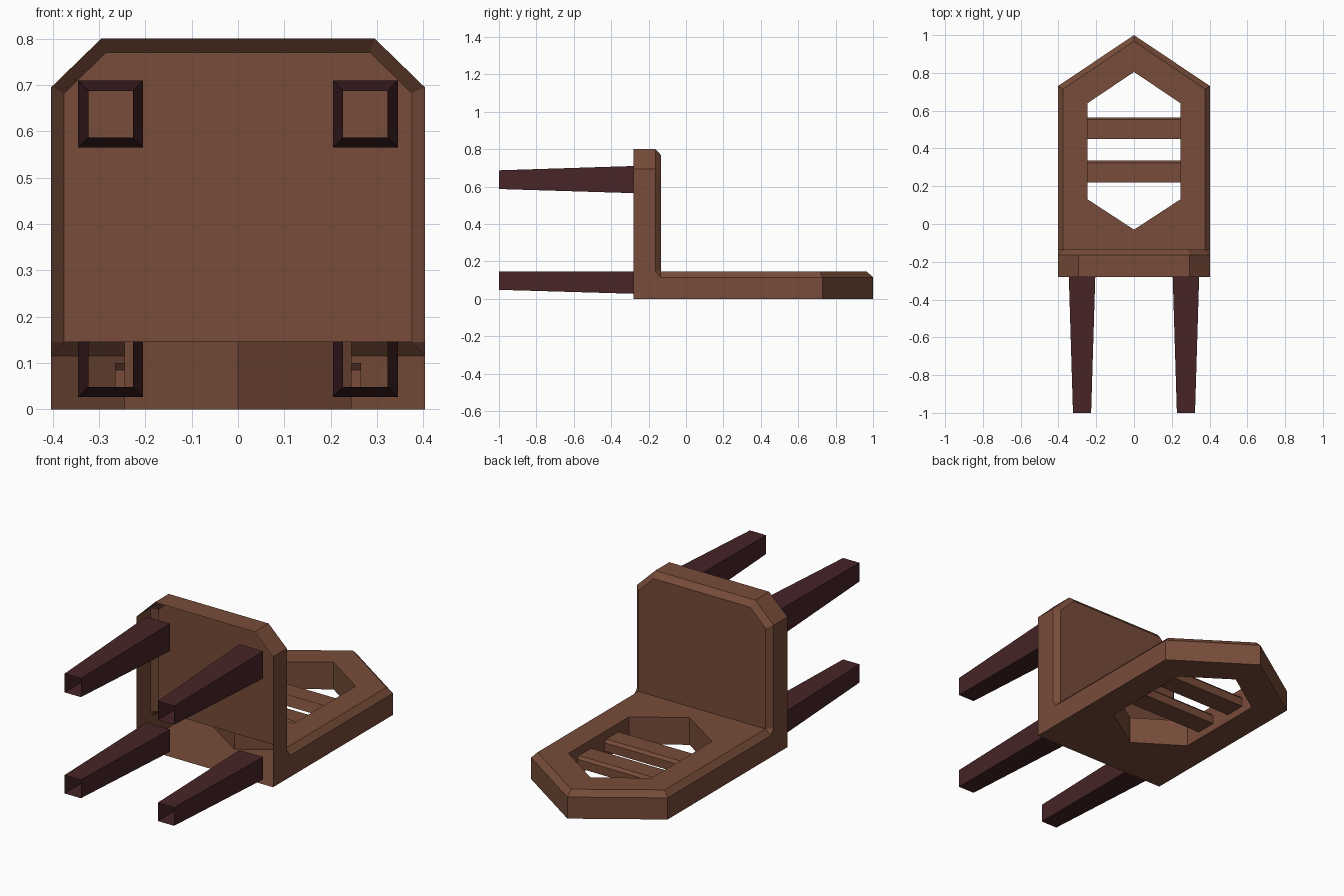
import bpy, bmesh

if "Cube" in bpy.data.objects:
    bpy.data.objects.remove(bpy.data.objects["Cube"])

def material(name, rgb):
    m = bpy.data.materials.new(name)
    m.diffuse_color = (*rgb, 1)
    m.use_nodes = True
    m.node_tree.nodes["Principled BSDF"].inputs["Base Color"].default_value = m.diffuse_color
    return m

wood = material("brown wood", (0.185, 0.072, 0.041))
dark = material("dark leg wood", (0.062, 0.018, 0.020))

def build(name, polys, mat):
    """Make the right half (or side) from polygons, then mirror it across x."""
    bm = bmesh.new()
    for p in polys:
        bm.faces.new([bm.verts.new(v) for v in p])
    bmesh.ops.remove_doubles(bm, verts=bm.verts, dist=0.0005)
    bmesh.ops.recalc_face_normals(bm, faces=bm.faces)
    me = bpy.data.meshes.new(name)
    bm.to_mesh(me)
    bm.free()
    me.materials.append(mat)
    ob = bpy.data.objects.new(name, me)
    bpy.context.collection.objects.link(ob)
    mod = ob.modifiers.new("mirror", 'MIRROR')
    mod.use_clip = True
    return ob

def bridge(a, b):
    return [[a[i], a[i + 1], b[i + 1], b[i]] for i in range(len(a) - 1)]

# Main dimensions
W, WI = 0.403, 0.375            # half width, half width inside the bevel
F, FB, U = -0.135, -0.163, -0.28  # seat top, its bevel start, open underside
T, TB = 0.145, 0.115            # backrest front, its bevel start

# Seat outlines (x, z), from the backrest round to the centre line
seat_in = [(x, F, z) for x, z in [(WI, T), (WI, 0.682), (0.285, 0.77), (0, 0.77)]]
seat_mid = [(x, FB, z) for x, z in [(W, T), (W, 0.695), (0.295, 0.8), (0, 0.8)]]
seat_low = [(x, U, z) for x, y, z in seat_mid]

# Backrest outlines (x, y), pointed at the far end
back_in = [(WI, F, T), (WI, 0.715, T), (0, 0.968, T)]
back_mid = [(W, F, TB), (W, 0.73, TB), (0, 1.0, TB)]
back_low = [(W, 0.73, 0), (0, 1.0, 0)]
hole = [(0, 0.805), (0.245, 0.64), (0.245, 0.13), (0, -0.03)]
hole_top = [(x, y, T) for x, y in hole]
hole_low = [(x, y, 0) for x, y in hole]

polys = [[(0, F, T)] + seat_in]                              # seat top
polys += bridge(seat_in, seat_mid)                           # seat bevel
polys += bridge(seat_mid[1:], seat_low[1:])                  # seat rim
polys += [[(0, F, T)] + back_in + hole_top]                  # backrest front
polys += bridge(back_in, back_mid)                           # backrest bevel
polys += bridge(back_mid[1:], back_low)                      # backrest tip walls
polys += bridge(hole_top, hole_low)                          # opening walls
polys += [[(0, U, 0), (W, U, 0)] + back_low + hole_low]      # backrest rear
polys += [[(W, U, 0), (W, 0.73, 0), (W, 0.73, TB), (W, F, TB),
           (W, FB, T), (W, FB, 0.695), (W, U, 0.695)]]       # L-shaped side
polys += [[(WI, F, T), (W, F, TB), (W, FB, T)]]              # inner corner
build("seat_and_backrest", polys, wood)

# Two slats across the opening, open on the seat side
for name, y in (("lower_slat", 0.22), ("upper_slat", 0.45)):
    prof = [(y, 0.04), (y + 0.115, 0.04), (y + 0.115, 0.085),
            (y + 0.102, 0.1), (y, 0.1)]
    end = [(0.265, a, b) for a, b in prof]
    mid = [(0, a, b) for a, b in prof]
    build(name, bridge(mid, end) + [end], wood)

# Tapered hollow legs, mirrored in pairs
def leg_ring(x0, x1, z0, z1, y):
    return [(x0, y, z0), (x1, y, z0), (x1, y, z1), (x0, y, z1), (x0, y, z0)]

for name, base, foot in (("front_legs", (0.565, 0.71), (0.587, 0.687)),
                         ("rear_legs", (0.027, 0.146), (0.048, 0.146))):
    build(name, bridge(leg_ring(0.205, 0.345, *base, U),
                       leg_ring(0.227, 0.323, *foot, -1.0)), dark)
